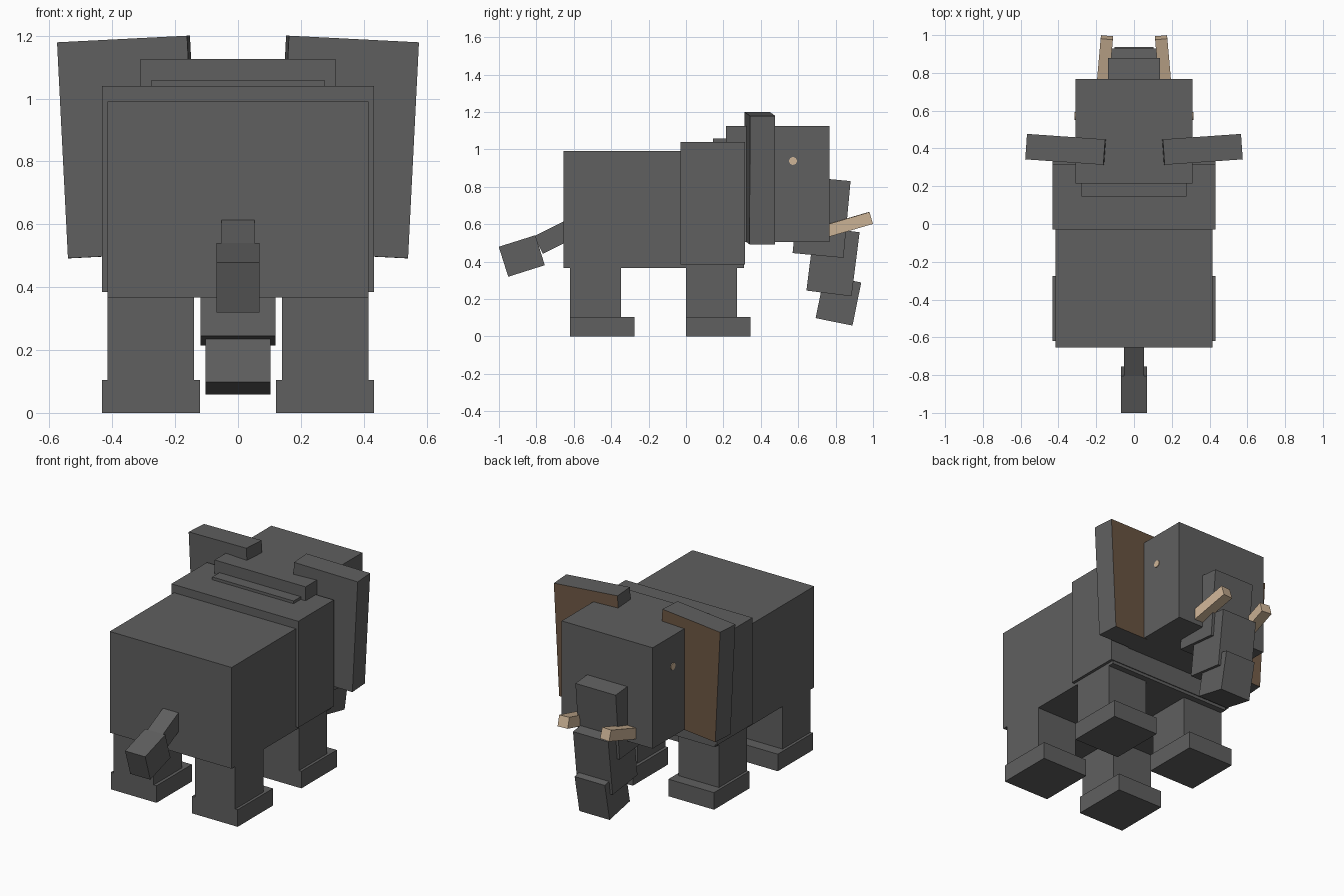
import bpy, bmesh
from math import radians
from mathutils import Matrix, Vector, Euler

if "Cube" in bpy.data.objects:
    bpy.data.objects.remove(bpy.data.objects["Cube"])


def material(name, rgb):
    m = bpy.data.materials.new(name)
    m.diffuse_color = (*rgb, 1)
    m.use_nodes = True
    m.node_tree.nodes["Principled BSDF"].inputs["Base Color"].default_value = m.diffuse_color
    return m


GREY = material("grey_hide", (0.115, 0.115, 0.115))
BROWN = material("brown_inner_ear", (0.16, 0.10, 0.06))
CREAM = material("cream_ivory", (0.62, 0.46, 0.31))


def box(name, centre, size, rot=(0, 0, 0), mats=(GREY,)):
    """Box with given centre, size and rotation in degrees."""
    bm = bmesh.new()
    bmesh.ops.create_cube(bm, size=1, matrix=Matrix.Diagonal((*size, 1)))
    bm.normal_update()
    if len(mats) > 1:  # second colour goes on the forward face
        for f in bm.faces:
            f.material_index = int(f.normal.y > 0.9)
    e = Euler([radians(a) for a in rot])
    bm.transform(Matrix.Translation(Vector(centre)) @ e.to_matrix().to_4x4())
    me = bpy.data.meshes.new(name)
    bm.to_mesh(me)
    bm.free()
    for m in mats:
        me.materials.append(m)
    ob = bpy.data.objects.new(name, me)
    bpy.context.collection.objects.link(ob)
    return ob


def span(name, x, y, z):
    """Upright box between (min, max) pairs."""
    return box(name, [(a + b) / 2 for a, b in (x, y, z)],
               [b - a for a, b in (x, y, z)])


# Torso, shoulders, neck and head
span("body", (-.415, .415), (-.655, .31), (.367, .99))
span("shoulders", (-.432, .432), (-.03, .315), (.385, 1.04))
span("neck", (-.277, .277), (.145, .45), (.55, 1.057))
span("head", (-.31, .31), (.215, .767), (.505, 1.126))

# Trunk, tilting more towards the tip
box("trunk_upper", (0, .725, .638), (.274, .273, .412), (-5.3, 0, 0))
box("trunk_middle", (0, .786, .401), (.24, .243, .345), (-7.2, 0, 0))
box("trunk_tip", (0, .815, .193), (.206, .201, .235), (-11.5, 0, 0))

# Tail
box("tail_base", (0, -.69, .538), (.106, .22, .105), (26.6, 0, 0))
box("tail_tip", (0, -.878, .43), (.137, .205, .168), (17.5, 0, 0))

for s, side in ((-1, "left"), (1, "right")):
    # Legs and feet
    for y, end in ((-.62, "hind"), (0, "front")):
        span(f"{end}_leg_{side}", sorted((s * .14, s * .415)), (y, y + .273), (.1, .42))
        span(f"{end}_foot_{side}", sorted((s * .121, s * .432)), (y, y + .344), (0, .105))
    # Ears with a brown forward face
    box(f"ear_{side}", (s * .347, .394, .846), (.415, .135, .688),
        (0, s * 2.9, s * 4), (GREY, BROWN))
    # Tusks
    box(f"tusk_{side}", (s * .156, .844, .591), (.065, .3, .066),
        (16.3, 0, s * 5), (CREAM,))
    # Eyes as thin discs on the side of the head
    bm = bmesh.new()
    bmesh.ops.create_cone(bm, cap_ends=True, segments=16, radius1=.021, radius2=.021,
                          depth=.006, matrix=Matrix.Translation((s * .311, .572, .938))
                          @ Matrix.Rotation(radians(90), 4, 'Y'))
    me = bpy.data.meshes.new(f"eye_{side}")
    bm.to_mesh(me)
    bm.free()
    me.materials.append(CREAM)
    bpy.context.collection.objects.link(bpy.data.objects.new(f"eye_{side}", me))
